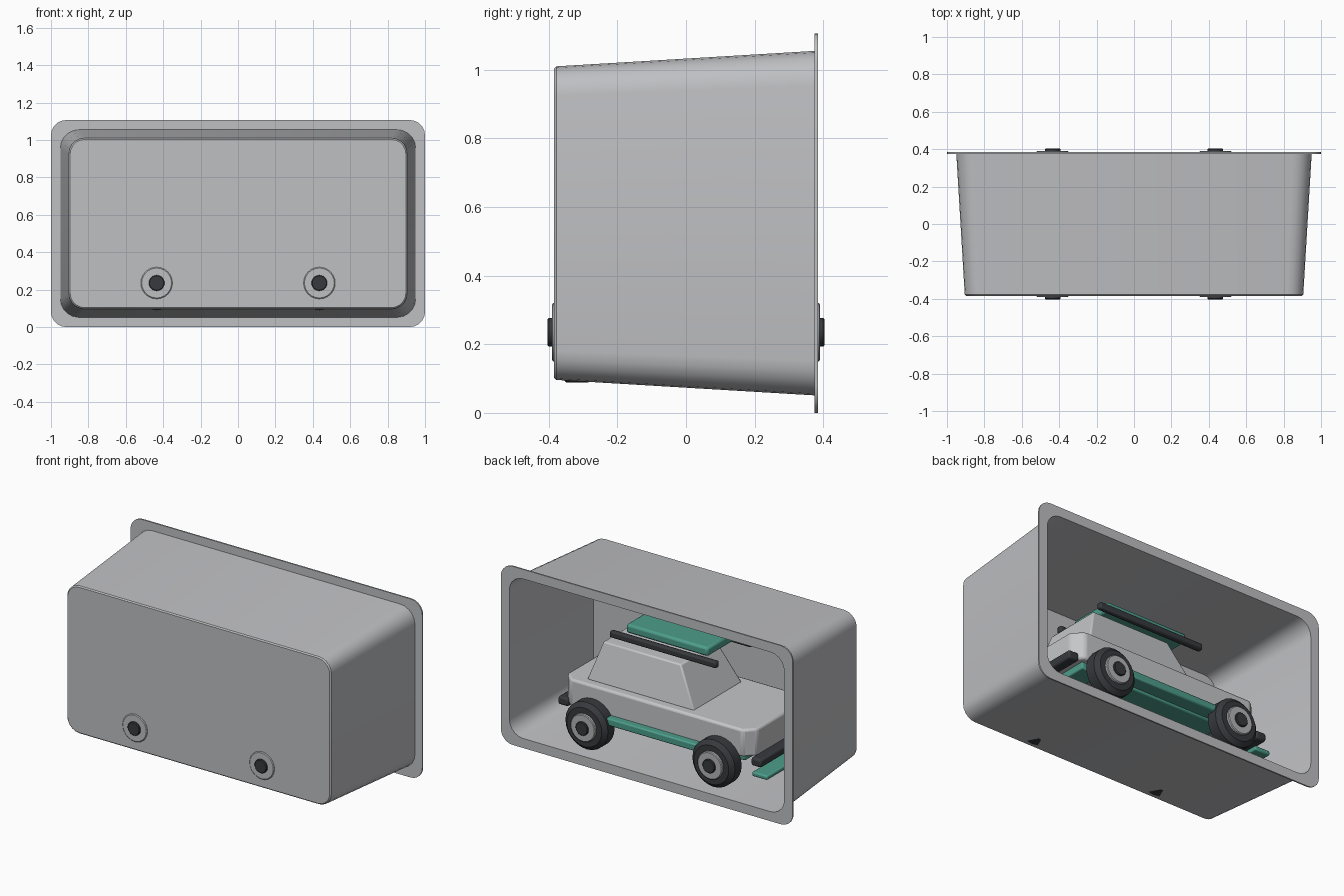
import bpy, bmesh, math

if "Cube" in bpy.data.objects:
    bpy.data.objects.remove(bpy.data.objects["Cube"])


def material(name, rgb):
    m = bpy.data.materials.new(name)
    m.diffuse_color = (*rgb, 1)
    m.use_nodes = True
    m.node_tree.nodes["Principled BSDF"].inputs["Base Color"].default_value = m.diffuse_color
    return m


TRAY = material("tray_grey", (0.52, 0.525, 0.545))
BODY = material("body_grey", (0.56, 0.565, 0.58))
HUB = material("hub_grey", (0.46, 0.465, 0.48))
GREEN = material("teal_green", (0.075, 0.34, 0.26))
DARK = material("rubber_dark", (0.038, 0.042, 0.048))


def finish(name, bm, mat, bevel=0, smooth=True):
    bmesh.ops.recalc_face_normals(bm, faces=bm.faces)
    me = bpy.data.meshes.new(name)
    bm.to_mesh(me)
    bm.free()
    ob = bpy.data.objects.new(name, me)
    bpy.context.collection.objects.link(ob)
    me.materials.append(mat)
    if bevel:
        mod = ob.modifiers.new("bevel", 'BEVEL')
        mod.width = bevel
        mod.segments = 2
    if smooth:
        bpy.ops.object.select_all(action='DESELECT')
        ob.select_set(True)
        bpy.context.view_layer.objects.active = ob
        bpy.ops.object.shade_smooth_by_angle(angle=math.radians(30))
    return ob


def loft(name, rings, mat, caps=True, bevel=0, smooth=True):
    """Skin a list of equal-length point rings, capping both ends."""
    bm = bmesh.new()
    vs = [[bm.verts.new(p) for p in r] for r in rings]
    n = len(vs[0])
    for a, b in zip(vs, vs[1:]):
        for i in range(n):
            j = (i + 1) % n
            bm.faces.new((a[i], a[j], b[j], b[i]))
    if caps:
        bm.faces.new(vs[0])
        bm.faces.new(vs[-1])
    return finish(name, bm, mat, bevel, smooth)


def box(name, x0, x1, y0, y1, z0, z1, mat, bevel=0.008):
    ring = lambda z: [(x0, y0, z), (x1, y0, z), (x1, y1, z), (x0, y1, z)]
    return loft(name, [ring(z0), ring(z1)], mat, bevel=bevel)


def rounded_rect(hx, hz, r, y, cz=0.553, seg=5):
    pts = []
    for k, (sx, sz) in enumerate([(1, 1), (-1, 1), (-1, -1), (1, -1)]):
        for i in range(seg + 1):
            a = math.pi / 2 * (k + i / seg)
            pts.append((sx * (hx - r) + r * math.cos(a), y,
                        cz + sz * (hz - r) + r * math.sin(a)))
    return pts


# Tapered open display tray with flange: outer skin, rim, inner skin
loft("display_tray", [
    rounded_rect(0.898, 0.450, 0.08, -0.385),
    rounded_rect(0.905, 0.457, 0.085, -0.378),
    rounded_rect(0.950, 0.502, 0.10, 0.375),
    rounded_rect(1.000, 0.553, 0.08, 0.375),
    rounded_rect(1.000, 0.553, 0.08, 0.384),
    rounded_rect(0.942, 0.494, 0.095, 0.384),
    rounded_rect(0.897, 0.449, 0.08, -0.375),
], TRAY)


# Car body: slab with corners clipped in plan
def plan(hx, hy, c, z):
    return [(hx, hy - c, z), (hx - c, hy, z), (c - hx, hy, z), (-hx, hy - c, z),
            (-hx, c - hy, z), (c - hx, -hy, z), (hx - c, -hy, z), (hx, c - hy, z)]


loft("car_body", [plan(0.65, 0.29, 0.06, 0.29), plan(0.65, 0.29, 0.06, 0.46)],
     BODY, bevel=0.014)


# Cabin: tapered block
def rect(x0, x1, hy, z):
    return [(x0, -hy, z), (x1, -hy, z), (x1, hy, z), (x0, hy, z)]


loft("cabin", [rect(-0.22, 0.515, 0.235, 0.455), rect(-0.09, 0.44, 0.18, 0.69)],
     BODY, bevel=0.008)

# Chassis, roof carrier and bumpers
box("chassis", -0.58, 0.58, -0.25, 0.25, 0.25, 0.295, GREEN)
box("roof_box", -0.25, 0.31, -0.145, 0.145, 0.765, 0.82, GREEN, 0.014)
box("front_skid_plate", -0.745, -0.64, -0.27, 0.27, 0.18, 0.207, GREEN)
box("front_bumper", -0.71, -0.64, -0.28, 0.28, 0.25, 0.30, DARK, 0.012)
box("rear_bumper", 0.62, 0.69, -0.27, 0.27, 0.27, 0.32, DARK, 0.012)
for x in (-0.435, 0.435):
    box("axle", x - 0.02, x + 0.02, -0.30, 0.30, 0.215, 0.255, DARK, 0)


# Wheels: revolve (radius, distance from centre line) profiles
def revolve(name, cx, side, profile, mat, n=24):
    rings = [[(cx + r * math.cos(2 * math.pi * i / n), side * y,
               0.235 + r * math.sin(2 * math.pi * i / n)) for i in range(n)]
             for r, y in profile]
    return loft(name, rings, mat)


for side in (-1, 1):
    box("roof_rail", -0.335, 0.395, side * 0.17 - 0.018, side * 0.17 + 0.018,
        0.73, 0.77, DARK, 0.01)
    ys = sorted((side * 0.24, side * 0.335))
    box("side_sill", -0.32, 0.32, ys[0], ys[1], 0.265, 0.31, GREEN)
    for cx in (-0.435, 0.435):
        revolve("tyre", cx, side, [(0.12, 0.262), (0.146, 0.285),
                                   (0.146, 0.35), (0.12, 0.374)], DARK)
        revolve("hub", cx, side, [(0.085, 0.36), (0.085, 0.387), (0.08, 0.391)], HUB if side > 0 else TRAY)
        revolve("hub_cap", cx, side, [(0.042, 0.38), (0.042, 0.399), (0.038, 0.403)], DARK)
